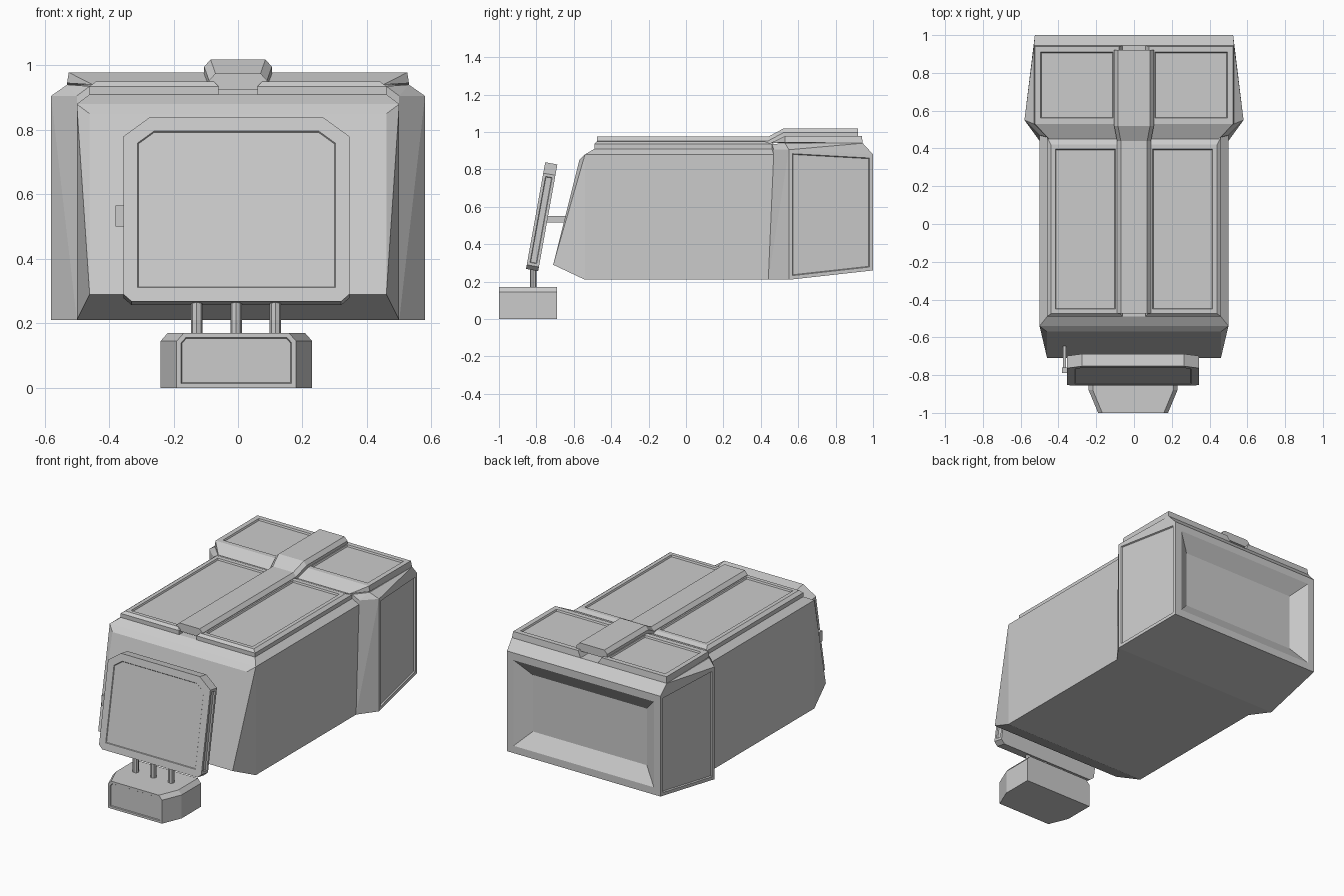
import bpy, bmesh
from math import radians
from mathutils import Vector

cube = bpy.data.objects.get("Cube")
if cube:
    bpy.data.objects.remove(cube)

grey = bpy.data.materials.new("plain_grey")
grey.use_nodes = True
GREY = (0.6, 0.6, 0.6, 1)
grey.diffuse_color = GREY
grey.node_tree.nodes["Principled BSDF"].inputs["Base Color"].default_value = GREY


def finish(name, bm):
    bmesh.ops.recalc_face_normals(bm, faces=bm.faces)
    me = bpy.data.meshes.new(name)
    bm.to_mesh(me)
    bm.free()
    me.materials.append(grey)
    ob = bpy.data.objects.new(name, me)
    bpy.context.collection.objects.link(ob)
    return ob


def panel(bm, direction, margin, wall, depth):
    """Sink a panel into the largest face that looks along the direction."""
    d = Vector(direction).normalized()
    bm.normal_update()
    face = max((f for f in bm.faces if f.normal.dot(d) > 0.95),
               key=lambda f: f.calc_area())
    for thickness, sink in ((margin, 0), (wall, -depth)):
        bmesh.ops.inset_region(bm, faces=[face], thickness=thickness,
                               depth=sink, use_even_offset=True)


def solid(name, points, panels=(), mirror=False, shift=0):
    """Convex block through the points, optionally mirrored in x."""
    pts = list(points)
    if mirror:
        pts += [(-x, y, z) for x, y, z in points]
    bm = bmesh.new()
    for x, y, z in pts:
        bm.verts.new((x + shift, y, z))
    hull = bmesh.ops.convex_hull(bm, input=bm.verts)
    junk = set(hull["geom_interior"]) | set(hull["geom_unused"])
    bmesh.ops.delete(bm, geom=[g for g in junk if isinstance(g, bmesh.types.BMVert)])
    bmesh.ops.recalc_face_normals(bm, faces=bm.faces)
    bmesh.ops.dissolve_limit(bm, angle_limit=radians(1), verts=bm.verts, edges=bm.edges)
    for p in panels:
        panel(bm, *p)
    return finish(name, bm)


def box(name, x, y, z):
    return solid(name, [(a, b, c) for a in x for b in y for c in z])


# Long front body with a leaning front face
solid("front_body", [
    (.46, -.71, .29), (.46, -.57, .85), (.5, -.54, .88), (.5, -.54, .21),
    (.46, -.49, .91), (.46, .5, .91), (.5, .5, .88), (.5, .5, .21)], mirror=True)

# Flared rear body with side panels and a hollow back
solid("rear_body", [
    (.5, .44, .21), (.58, .55, .21), (.525, 1, .26), (.525, 1, .88),
    (.58, .55, .905), (.5, .47, .905), (.53, .945, .94), (.53, .53, .94),
    (.46, .46, .935)],
    [((1, .12, 0), .02, .004, .008), ((-1, .12, 0), .02, .004, .008),
     ((0, 1, 0), .045, .09, .06)], mirror=True)

# Roof decks, one pair in front and one pair behind, with sunken panels
for s, side in ((1, "left"), (-1, "right")):
    front = [(x, y, z) for x in (.06, .46) for y in (-.49, .46) for z in (.9, .935)]
    front += [(x, y, .95) for x in (.075, .44) for y in (-.475, .42)]
    rear = [(.06, .45, .94), (.45, .45, .94), (.53, .53, .945), (.53, .945, .94),
            (.06, .945, .94), (.08, .53, .978), (.525, .53, .978),
            (.525, .94, .978), (.08, .94, .978)]
    for part, pts, margin in (("front", front, .024), ("rear", rear, .03)):
        solid(f"{part}_deck_{side}", [(s * x, y, z) for x, y, z in pts],
              [((0, 0, 1), margin, .004, .01)])

# Raised strip along the roof, stepping up at the rear
bm = bmesh.new()
rings = []
for y, w, z in ((-.475, .09, .975), (.44, .09, .975), (.52, .105, 1.018), (.92, .105, 1.018)):
    section = [(-w, z - .05), (-w, z - .022), (-w + .02, z),
               (w - .02, z), (w, z - .022), (w, z - .05)]
    rings.append([bm.verts.new((x, y, h)) for x, h in section])
n = len(rings[0])
for a, b in zip(rings, rings[1:]):
    for i in range(n):
        j = (i + 1) % n
        bm.faces.new((a[i], a[j], b[j], b[i]))
bm.faces.new(rings[0])
bm.faces.new(rings[-1])
finish("roof_strip", bm)

# Leaning screen with cut corners
outline = [(.35, .33), (.35, .78), (.27, .838), (-.27, .838), (-.35, .78),
           (-.35, .29), (-.325, .268), (.325, .268), (.35, .29)]
lean = .18
solid("screen", [(x, -.855 + t + lean * (z - .27), z - t * lean)
                 for x, z in outline for t in (0, .065)],
      [((0, -1, lean), .043, .003, .004),
       ((1, 0, 0), .015, .003, .008), ((-1, 0, 0), .015, .003, .008)], shift=-.005)

# Side lever between the screen and the body
box("lever_bar", (-.375, -.36), (-.76, -.645), (.515, .55))
box("lever_grip", (-.38, -.345), (-.79, -.76), (.5, .565))

# Foot block with cut front corners
foot = []
for w, y in ((.235, -.69), (.235, -.88), (.185, -1)):
    foot += [(w, y, 0), (w, y, .145), (w - .022, y, .17)]
solid("foot_block", foot + [(-x, y, z) for x, y, z in foot],
      [((0, -1, 0), .014, .003, .005)], shift=-.005)

# Three posts under the screen
for i, label in enumerate(("right", "middle", "left")):
    bm = bmesh.new()
    bmesh.ops.create_cone(bm, cap_ends=True, segments=8, radius1=.018, radius2=.018, depth=.14)
    bmesh.ops.translate(bm, verts=bm.verts, vec=(-.128 + i * .122, -.817, .22))
    finish(f"post_{label}", bm)
